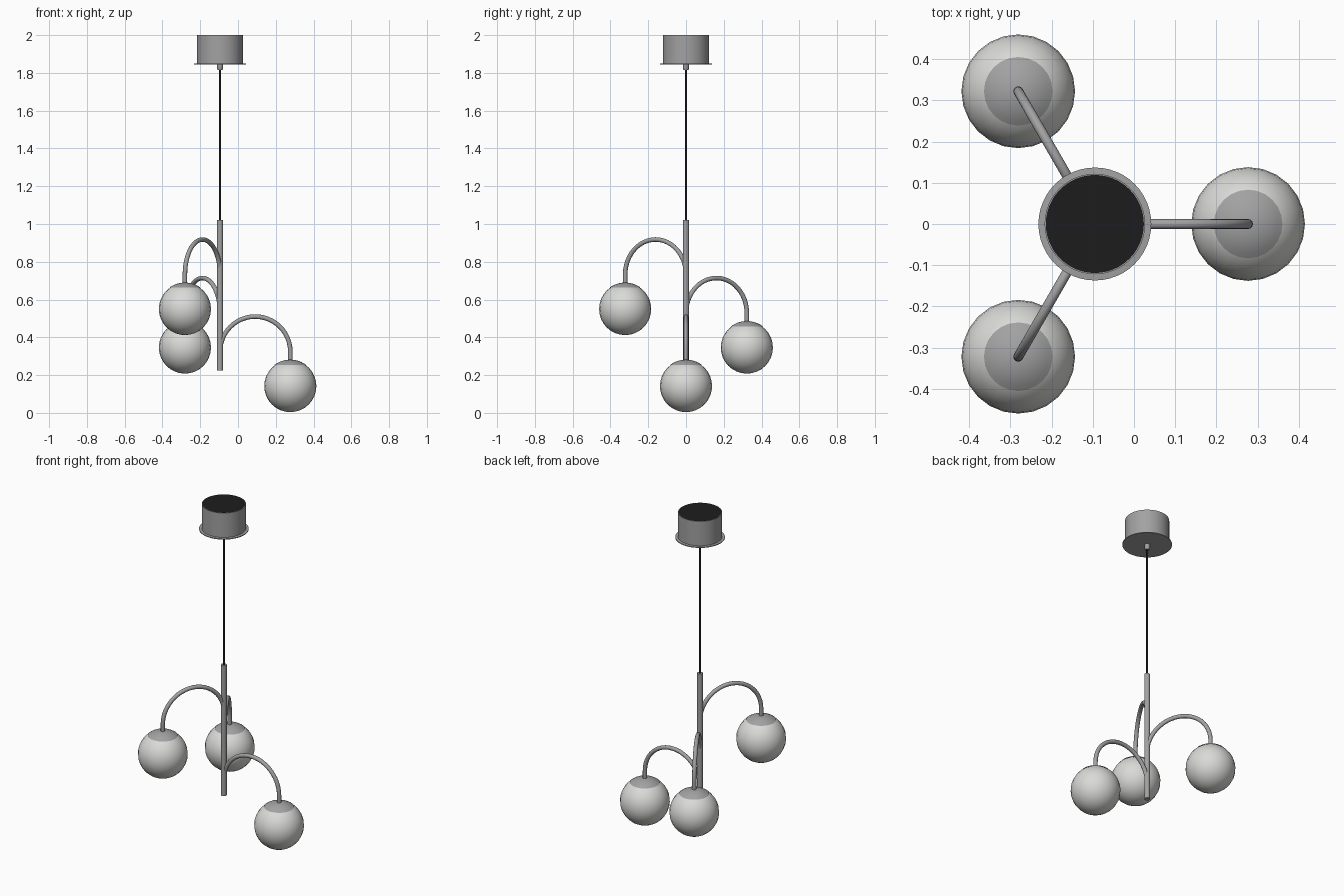
import bpy, bmesh, math
from mathutils import Vector

cube = bpy.data.objects.get("Cube")
if cube:
    bpy.data.objects.remove(cube)

AXIS_X = -0.095      # the stem stands off centre
REACH = 0.372        # stem to globe centre
GLOBE_R = 0.138


def material(name, rgb):
    mat = bpy.data.materials.new(name)
    mat.use_nodes = True
    mat.diffuse_color = (*rgb, 1)
    mat.node_tree.nodes["Principled BSDF"].inputs["Base Color"].default_value = (*rgb, 1)
    return mat


metal = material("brushed grey metal", (0.36, 0.36, 0.36))
black = material("black", (0.012, 0.012, 0.012))
glass = material("opal glass", (0.70, 0.70, 0.68))


def finish(bm, name, *mats):
    mesh = bpy.data.meshes.new(name)
    bm.to_mesh(mesh)
    bm.free()
    obj = bpy.data.objects.new(name, mesh)
    bpy.context.collection.objects.link(obj)
    for mat in mats:
        mesh.materials.append(mat)
    bpy.ops.object.select_all(action='DESELECT')
    obj.select_set(True)
    bpy.context.view_layer.objects.active = obj
    bpy.ops.object.shade_smooth_by_angle(angle=math.radians(40))
    return obj


def lathe(name, profile, centre, sides, *mats, rule=None):
    """Spin (radius, height) points, listed bottom to top, about z."""
    bm = bmesh.new()
    verts = [bm.verts.new((r, 0, z)) for r, z in profile]
    edges = [bm.edges.new(pair) for pair in zip(verts, verts[1:])]
    bmesh.ops.spin(bm, geom=verts + edges, cent=(0, 0, 0), axis=(0, 0, 1),
                   angle=math.tau, steps=sides, use_duplicate=False)
    bmesh.ops.remove_doubles(bm, verts=bm.verts, dist=0.0002)
    bmesh.ops.recalc_face_normals(bm, faces=bm.faces)
    if rule:
        for face in bm.faces:
            face.material_index = rule(face)
    bmesh.ops.translate(bm, verts=bm.verts, vec=centre)
    return finish(bm, name, *mats)


def tube(name, path, radius, sides, mat):
    """Sweep a ring along a path lying in one vertical plane."""
    bm = bmesh.new()
    out = path[-1] - path[0]
    side = Vector((-out.y, out.x, 0)).normalized()
    rings = []
    for i, p in enumerate(path):
        along = (path[min(i + 1, len(path) - 1)] - path[max(i - 1, 0)]).normalized()
        up = along.cross(side)
        turns = [math.tau * k / sides for k in range(sides)]
        rings.append([bm.verts.new(p + radius * (math.cos(t) * side + math.sin(t) * up))
                      for t in turns])
    for a, b in zip(rings, rings[1:]):
        for k in range(sides):
            n = (k + 1) % sides
            bm.faces.new((a[k], a[n], b[n], b[k]))
    bm.faces.new(rings[0])
    bm.faces.new(rings[-1])
    bmesh.ops.recalc_face_normals(bm, faces=bm.faces)
    return finish(bm, name, mat)


def sphere_profile(radius, start, stop, steps):
    """Arc from polar angle start to stop, measured from the bottom."""
    angles = [start + (stop - start) * i / steps for i in range(steps + 1)]
    return [(radius * math.sin(a), -radius * math.cos(a)) for a in angles]


axis = Vector((AXIS_X, 0, 0))

# Ceiling canopy: flanged cup with a dark top
lathe("ceiling_canopy",
      [(0, 1.845), (0.137, 1.845), (0.137, 1.85), (0.122, 1.851),
       (0.122, 2.0), (0.119, 2.0), (0, 1.999)],
      axis, 48, metal, black,
      rule=lambda f: int(f.calc_center_median().z > 1.99
                         and f.calc_center_median().xy.length < 0.1))

# Cable grip, cable and central stem
lathe("cable_grip", [(0, 1.814), (0.012, 1.814), (0.016, 1.822), (0.016, 1.846), (0, 1.846)],
      axis, 16, metal)
lathe("cable", [(0, 1.01), (0.006, 1.01), (0.006, 1.82), (0, 1.82)], axis, 12, black)
lathe("stem", [(0, 0.225), (0.016, 0.225), (0.016, 1.02), (0, 1.02)], axis, 20, metal)

# Three arms, each a step higher than the last
for i, label in enumerate(("low", "middle", "high")):
    turn = math.tau * i / 3
    out = Vector((math.cos(turn), math.sin(turn), 0))
    lift = 0.204 * i
    bend = REACH / 2
    centre = axis + out * bend + Vector((0, 0, 0.324 + lift))
    path = [centre + bend * Vector((-math.cos(a) * out.x, -math.cos(a) * out.y, math.sin(a)))
            for a in (math.pi * k / 24 for k in range(25))]
    path.append(axis + out * REACH + Vector((0, 0, 0.272 + lift)))
    tube(label + "_arm", path, 0.012, 12, metal)

    globe_at = axis + out * REACH + Vector((0, 0, 0.142 + lift))
    lathe(label + "_globe", sphere_profile(GLOBE_R, 0, math.pi, 16), globe_at, 24, glass)
    # Shallow metal cap hugging the top of the globe
    cap = sphere_profile(GLOBE_R + 0.002, math.radians(143.5), math.pi, 6)
    lathe(label + "_globe_cap", cap, globe_at, 24, metal)
